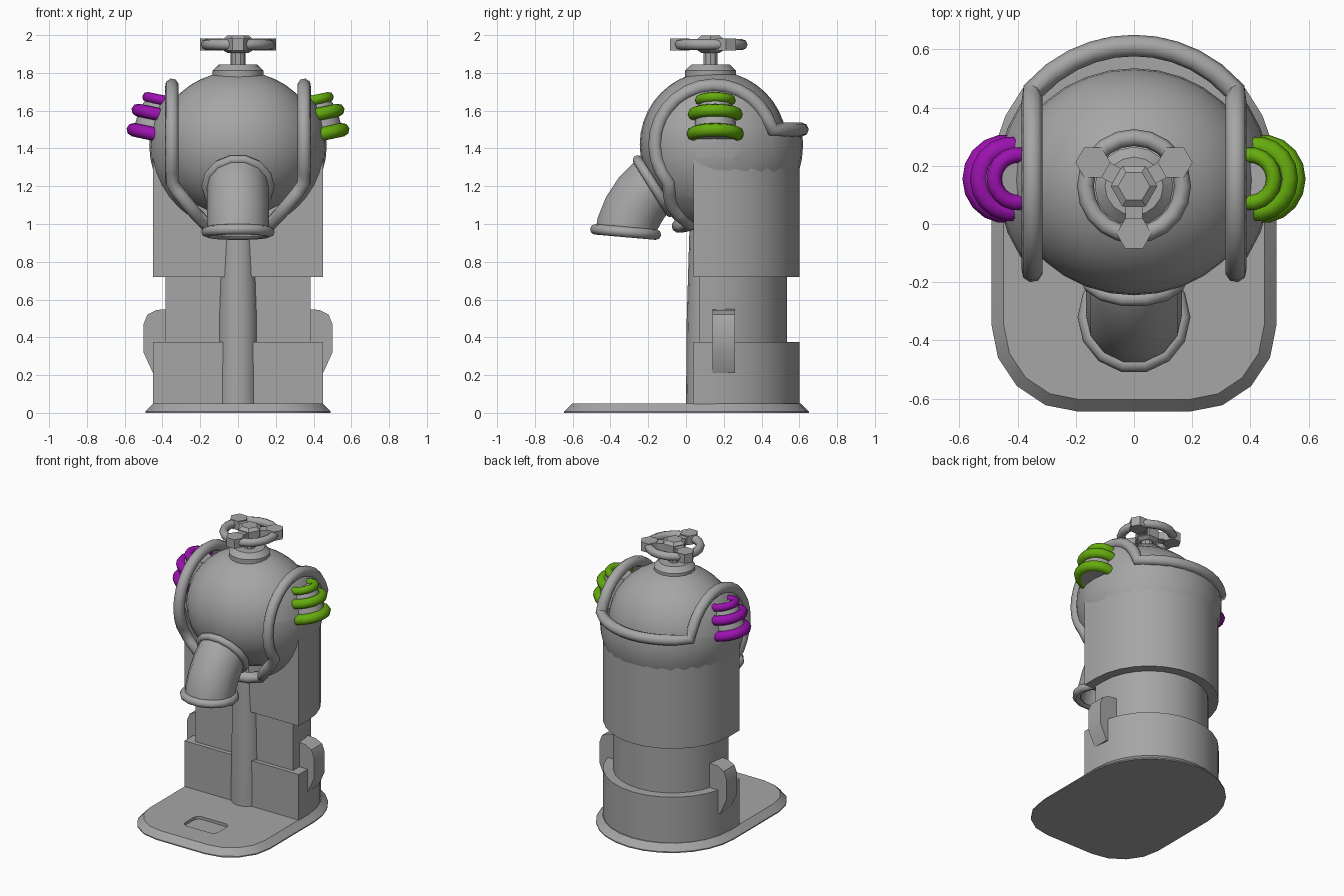
import bpy, bmesh, math
from math import sin, cos, pi, sqrt, radians
from mathutils import Vector, Matrix

if "Cube" in bpy.data.objects:
    bpy.data.objects.remove(bpy.data.objects["Cube"])


def material(name, rgb):
    m = bpy.data.materials.new(name)
    m.diffuse_color = (*rgb, 1)
    m.use_nodes = True
    m.node_tree.nodes["Principled BSDF"].inputs["Base Color"].default_value = m.diffuse_color
    return m


GREY = material("grey", (0.38, 0.38, 0.38))
PURPLE = material("purple", (0.33, 0.006, 0.43))
GREEN = material("green", (0.13, 0.41, 0.004))


def finish(name, bm, mat=GREY, smooth=35):
    bmesh.ops.recalc_face_normals(bm, faces=bm.faces[:])
    me = bpy.data.meshes.new(name)
    bm.to_mesh(me)
    bm.free()
    ob = bpy.data.objects.new(name, me)
    bpy.context.collection.objects.link(ob)
    me.materials.append(mat)
    bpy.ops.object.select_all(action='DESELECT')
    ob.select_set(True)
    bpy.context.view_layer.objects.active = ob
    if smooth:
        bpy.ops.object.shade_smooth_by_angle(angle=radians(smooth))
    return ob


def loft(name, rings, mat=GREY, smooth=35, closed=False):
    """Skin a list of equal-length point rings, capping the ends."""
    bm = bmesh.new()
    rows = [[bm.verts.new(p) for p in r] for r in rings]
    n = len(rows[0])
    pairs = list(zip(rows, rows[1:])) + ([(rows[-1], rows[0])] if closed else [])
    for a, b in pairs:
        for i in range(n):
            j = (i + 1) % n
            bm.faces.new((a[i], a[j], b[j], b[i]))
    if not closed:
        bm.faces.new(rows[0])
        bm.faces.new(rows[-1])
    return finish(name, bm, mat, smooth)


def lathe(name, profile, center, n=16, rot=None, phase=0.0, mat=GREY, smooth=35, closed=False):
    """Turn (radius, height) points around a local z axis."""
    M = Matrix.Translation(center) @ (rot or Matrix()).to_4x4()
    rings = [[M @ Vector((r * cos(phase + 2 * pi * i / n), r * sin(phase + 2 * pi * i / n), h))
              for i in range(n)] for r, h in profile]
    return loft(name, rings, mat, smooth, closed)


def torus(name, R, r, center, rot=None, n=20, k=8):
    prof = [(R + r * cos(2 * pi * i / k), r * sin(2 * pi * i / k)) for i in range(k)]
    return lathe(name, prof, center, n, rot, closed=True, smooth=60)


def arc(cx, cy, r, a0, a1, n):
    return [(cx + r * cos(radians(a0 + (a1 - a0) * i / n)),
             cy + r * sin(radians(a0 + (a1 - a0) * i / n))) for i in range(n + 1)]


# Base plate with sloped edge and a recessed panel in front
def plate_outline(d):
    return (arc(0, 0.16, 0.49 - d, 0, 180, 14) + arc(-0.19, -0.345, 0.30 - d, 180, 270, 4)
            + arc(0.19, -0.345, 0.30 - d, 270, 360, 4))


base = loft("base_plate", [[(x, y, z) for x, y in plate_outline(d)]
                           for d, z in ((0, 0), (0, 0.008), (0.042, 0.05))], smooth=25)
panel = []
for sx, sy, a in ((1, 1, 0), (-1, 1, 90), (-1, -1, 180), (1, -1, 270)):
    panel += arc(sx * 0.09, -0.36 + sy * 0.045, 0.04, a, a + 90, 3)
cutter = loft("panel_cutter", [[(x, y, z) for x, y in panel] for z in (0.03, 0.1)], smooth=0)
mod = base.modifiers.new("recess", 'BOOLEAN')
mod.operation, mod.object, mod.solver = 'DIFFERENCE', cutter, 'EXACT'
bpy.context.view_layer.objects.active = base
bpy.ops.object.modifier_apply(modifier="recess")
bpy.data.objects.remove(cutter)


# D-shaped body sections, flat at the front
def body(name, r, front, z0, z1):
    pts = [(r, front)] + arc(0, 0.15, r, 0, 180, 14) + [(-r, front)]
    loft(name, [[(x, y, z) for x, y in pts] for z in (z0, z1)])


body("lower_body", 0.45, 0.04, 0.04, 0.375)
body("middle_body", 0.385, 0.07, 0.3, 0.8)
body("upper_body", 0.45, 0.04, 0.72, 1.36)
lathe("front_column", [(0.11, 0.04), (0.106, 0.5), (0.088, 1.1)], (0, 0.11, 0), 16)

# Side latches
for side, s in (("left", -1), ("right", 1)):
    prof = [(0.36, 0.55), (0.43, 0.545), (0.48, 0.52), (0.5, 0.47), (0.5, 0.32),
            (0.45, 0.21), (0.36, 0.21)]
    loft(side + "_latch", [[(s * x, y, z) for x, z in prof] for y in (0.14, 0.26)], smooth=28)

# Head: inner ball
C = Vector((0, 0.15, 1.42))
R = 0.47
bm = bmesh.new()
bmesh.ops.create_uvsphere(bm, u_segments=32, v_segments=20, radius=0.39)
bmesh.ops.transform(bm, verts=bm.verts[:],
                    matrix=Matrix.Translation((0, 0.145, 1.42)) @ Matrix.Diagonal((1.1, 1, 1, 1)))
finish("head_ball", bm)

# Outer shell: a larger sphere cut open at the front and top
SLOPE = 0.18 / 0.22
bm = bmesh.new()
bmesh.ops.create_uvsphere(bm, u_segments=32, v_segments=20, radius=R)
bmesh.ops.translate(bm, verts=bm.verts[:], vec=C)
cuts = [((0, 0, 1.5), (0, 0, 1)), ((0, 0, 1.0), (0, 0, 1))]
for s in (-1, 1):
    cuts += [((s * 0.35, 0, 0), (1, 0, 0)), ((s * 0.35, 0, 1.22), (s, 0, -SLOPE))]
for co, no in cuts:
    bmesh.ops.bisect_plane(bm, geom=bm.verts[:] + bm.edges[:] + bm.faces[:],
                           plane_co=co, plane_no=no)
gone = []
for f in bm.faces:
    p = f.calc_center_median()
    x = abs(p.x)
    front = p.y < C.y and p.z > 1.0 and x - 0.35 < (p.z - 1.22) * SLOPE
    if x < 0.35 and (p.z > 1.5 or front):
        gone.append(f)
bmesh.ops.delete(bm, geom=gone, context='FACES')
finish("head_shell", bm)


# Round trim tube following the shell opening
def on_shell(x, z, back):
    d = sqrt(max(0, R * R - x * x - (z - C.z) ** 2))
    return Vector((x, C.y + (d if back else -d), z))


half = [on_shell(0.35 * i / 5, 1.5, True) for i in range(6)]
rr = sqrt(R * R - 0.35 ** 2)
a0, a1 = math.asin(0.08 / rr), pi + math.asin(0.20 / rr)
half += [Vector((0.35, C.y + rr * cos(a), C.z + rr * sin(a)))
         for a in [a0 + (a1 - a0) * i / 16 for i in range(1, 17)]]
half += [on_shell(x, z, False) for x, z in ((0.315, 1.165), (0.27, 1.11), (0.225, 1.055),
                                            (0.17, 1.0), (0.09, 0.99), (0, 0.99))]
path = half + [Vector((-p.x, p.y, p.z)) for p in half[-2:0:-1]]
cu = bpy.data.curves.new("trim", 'CURVE')
cu.dimensions = '3D'
cu.bevel_depth, cu.bevel_resolution = 0.037, 2
sp = cu.splines.new('POLY')
sp.points.add(len(path) - 1)
for q, p in zip(sp.points, path):
    q.co = (*p, 1)
sp.use_cyclic_u = True
tmp = bpy.data.objects.new("trim", cu)
bpy.context.collection.objects.link(tmp)
bpy.context.view_layer.update()
bm = bmesh.new()
bm.from_mesh(tmp.to_mesh())
bpy.data.objects.remove(tmp)
finish("shell_trim", bm, smooth=60)

# Spout: bent pipe with an open end, and two flanges
spine = [(-0.08, 1.26, 58), (-0.18, 1.2, 56), (-0.235, 1.14, 42), (-0.28, 1.07, 26),
         (-0.31, 1.0, 12), (-0.32, 0.945, 5)]
spec = [(y, z, a, 0.165) for y, z, a in spine] + [(-0.32, 0.945, 5, 0.14), (-0.30, 1.03, 15, 0.14)]
rings = []
for y, z, a, r in spec:
    T = Matrix.Translation((0, y, z)) @ Matrix.Rotation(-radians(a), 4, 'X')
    rings.append([T @ Vector((r * cos(2 * pi * i / 14), r * sin(2 * pi * i / 14), 0))
                  for i in range(14)])
loft("spout", rings, smooth=40)
torus("spout_upper_flange", 0.168, 0.026, (0, -0.17, 1.2), Matrix.Rotation(-radians(58), 4, 'X'), 14)
torus("spout_lower_flange", 0.166, 0.028, (0, -0.32, 0.958), Matrix.Rotation(-radians(5), 4, 'X'), 14)

# Neck and stem
AX = (0, 0.13, 0)
lathe("neck", [(0.135, 1.76), (0.135, 1.812), (0.1, 1.845)], AX, 16)
lathe("stem", [(0.04, 1.8), (0.04, 1.92)], AX, 10)

# Valve wheel: hub, rim, three spokes with hexagonal knobs
lathe("wheel_hub", [(0.055, 1.905), (0.08, 1.92), (0.08, 1.98), (0.055, 1.998)], AX, 6, smooth=0)
torus("wheel_rim", 0.167, 0.029, (0, 0.13, 1.95), n=20)
for i, a in enumerate((30, 150, 270)):
    d = Vector((cos(radians(a)), sin(radians(a)), 0))
    n = Vector((-d.y, d.x, 0))
    o = Vector((0, 0.13, 0))
    loft(f"wheel_spoke_{i}", [[o + d * t + n * w + Vector((0, 0, z)) for w, z in
                               ((-0.03, 1.925), (0.03, 1.925), (0.03, 1.975), (-0.03, 1.975))]
                              for t in (0.04, 0.16)], smooth=0)
    lathe(f"wheel_knob_{i}", [(0.06, 1.918), (0.06, 1.982)], o + d * 0.163, 6, smooth=0)

# Side stubs, each wrapped by three coloured half rings
for side, s, mat in (("left", -1, PURPLE), ("right", 1, GREEN)):
    tilt = Matrix.Rotation(-s * radians(12), 4, 'Y')
    lathe(side + "_stub", [(0.115, -0.115), (0.105, 0.03), (0.075, 0.1)],
          (s * 0.425, 0.155, 1.56), 14, tilt)
    for k, (x, z, RR, r) in enumerate(((0.44, 1.475, 0.117, 0.036), (0.42, 1.58, 0.113, 0.034),
                                       (0.4, 1.655, 0.082, 0.027))):
        T = Matrix.Translation((s * x, 0.155, z)) @ tilt
        rows = []
        for j in range(11):
            a = radians(-100 + 20 * j)
            rows.append([T @ Vector((s * cos(a) * (RR + r * cos(b)), sin(a) * (RR + r * cos(b)),
                                     r * sin(b))) for b in [2 * pi * m / 8 for m in range(8)]])
        loft(f"{side}_ring_{k}", rows, mat, smooth=60)
